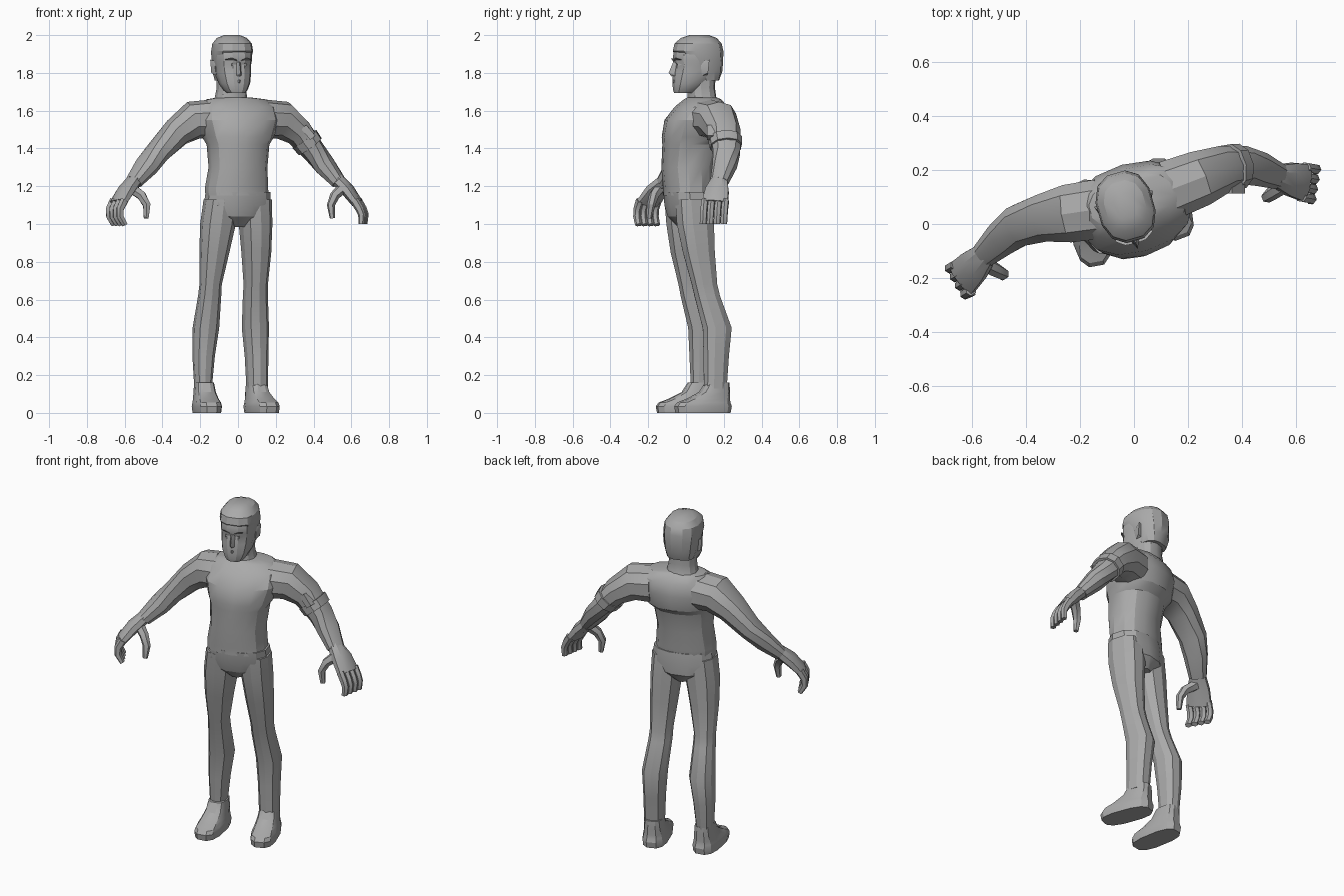
import bpy, bmesh, math
from mathutils import Vector, Matrix

GREY = bpy.data.materials.new("plain grey")
GREY.diffuse_color = (0.40, 0.40, 0.40, 1)
YAW = math.radians(16)          # the whole figure is turned a little


def finish(name, bm, angle=28):
    bmesh.ops.recalc_face_normals(bm, faces=bm.faces)
    me = bpy.data.meshes.new(name)
    bm.to_mesh(me)
    bm.free()
    ob = bpy.data.objects.new(name, me)
    bpy.context.collection.objects.link(ob)
    me.materials.append(GREY)
    bpy.ops.object.select_all(action='DESELECT')
    ob.select_set(True)
    bpy.context.view_layer.objects.active = ob
    bpy.ops.object.shade_smooth_by_angle(angle=math.radians(angle))
    return ob


def skin(name, rings, angle=28):
    """Join equal-length rings of points into a capped skin."""
    bm = bmesh.new()
    vs = [[bm.verts.new(p) for p in r] for r in rings]
    n = len(vs[0])
    for a, b in zip(vs, vs[1:]):
        for i in range(n):
            j = (i + 1) % n
            bm.faces.new((a[i], a[j], b[j], b[i]))
    bm.faces.new(vs[0][::-1])
    bm.faces.new(vs[-1])
    return finish(name, bm, angle)


def oval(n, rx, ry, p):
    out = []
    for i in range(n):
        t = 2 * math.pi * (i + 0.5) / n
        c, s = math.cos(t), math.sin(t)
        out.append((math.copysign(abs(c) ** p, c) * rx, math.copysign(abs(s) ** p, s) * ry))
    return out


def stack(name, rows, n=12, yaw=YAW, p=0.85, origin=(0, 0), angle=28):
    """Level rings: each row is x, y, z, half width, half depth; x and y turn about origin."""
    rot = Matrix.Rotation(yaw, 3, 'Z')
    o = Vector((origin[0], origin[1], 0))
    rings = []
    for x, y, z, rx, ry in rows:
        rings.append([o + rot @ Vector((x + u, y + v, z)) for u, v in oval(n, rx, ry, p)])
    return skin(name, rings, angle)


def column(name, rows, **kw):
    """Level rings whose centres are already in world space."""
    rot = Matrix.Rotation(kw.pop("yaw", YAW), 3, 'Z')
    rings = [[Vector((x, y, z)) + rot @ Vector((u, v, 0)) for u, v in oval(kw.get("n", 10), rx, ry, 0.85)]
             for x, y, z, rx, ry in rows]
    return skin(name, rings)


def tube(name, rows, n=8, side=None, p=0.9):
    """Rings square to a path: each row is x, y, z, half width, half thickness."""
    pts = [Vector(r[:3]) for r in rows]
    rings = []
    for i, r in enumerate(rows):
        t = (pts[min(i + 1, len(pts) - 1)] - pts[max(i - 1, 0)]).normalized()
        s = Vector(side) if side else Vector((0, 0, 1)).cross(t)
        s = (s - t * s.dot(t)).normalized()
        up = t.cross(s)
        rings.append([pts[i] + s * u + up * v for u, v in oval(n, r[3], r[4], p)])
    return skin(name, rings)


# torso in a jumper, with a hem over the trousers
column("torso", [(-.005, .005, 1.15, .168, .118), (-.008, .008, 1.19, .168, .122),
                 (0, .005, 1.30, .155, .130), (0, .022, 1.42, .165, .142),
                 (0, .042, 1.46, .188, .165), (0, .060, 1.55, .215, .165),
                 (0, .080, 1.62, .205, .128), (-.01, .088, 1.66, .160, .088),
                 (-.02, .085, 1.67, .085, .075)], n=14)

# trousers seat
column("pelvis", [(0, .01, 1.17, .172, .122), (-.005, .015, 1.10, .178, .122),
                  (-.01, .022, 1.04, .135, .115), (-.01, .028, .985, .04, .07)], n=12)

# legs
column("left_leg", [(-.092, -.012, 1.13, .088, .104), (-.106, -.008, 1.0, .093, .098),
                    (-.125, .002, .85, .078, .085), (-.145, .025, .68, .058, .066),
                    (-.150, .038, .62, .060, .068), (-.170, .088, .45, .069, .078),
                    (-.182, .085, .30, .058, .068), (-.185, .080, .13, .045, .055)], yaw=.2)
column("right_leg", [(.088, .038, 1.13, .088, .100), (.093, .050, 1.0, .085, .103),
                     (.097, .068, .85, .076, .088), (.094, .098, .68, .062, .070),
                     (.092, .112, .62, .064, .070), (.092, .165, .45, .069, .080),
                     (.098, .160, .30, .060, .070), (.102, .155, .13, .055, .063)], yaw=.3)

# shoes: flat sole, low toe, rising to the ankle
for name, origin, yaw in (("left_shoe", (-.165, -.005), .18), ("right_shoe", (.125, .09), .36)):
    stack(name, [(0, 0, 0, .068, .150), (0, 0, .035, .072, .156), (0, .004, .055, .068, .145),
                 (0, .030, .075, .062, .116), (0, .065, .11, .056, .082),
                 (0, .080, .16, .050, .064)], yaw=yaw, origin=origin, p=0.7)

# arms
tube("left_arm", [(-.13, .055, 1.555, .115, .105), (-.235, .04, 1.55, .112, .102),
                  (-.325, .025, 1.485, .092, .080), (-.425, -.005, 1.38, .080, .062),
                  (-.485, -.05, 1.305, .068, .058), (-.552, -.112, 1.222, .050, .040)], n=10)
tube("right_arm", [(.13, .125, 1.555, .115, .105), (.235, .165, 1.55, .108, .102),
                   (.32, .20, 1.485, .090, .078), (.405, .215, 1.38, .075, .062),
                   (.46, .205, 1.31, .066, .058), (.532, .177, 1.222, .050, .040)], n=10)

# arm band with a small box
tube("arm_band", [(.352, .207, 1.45, .090, .080), (.382, .212, 1.41, .086, .076)], n=10)
bm = bmesh.new()
frame = Matrix.Translation((.372, .155, 1.485)) @ Matrix.Rotation(math.radians(50), 4, 'Y')
bmesh.ops.create_cube(bm, size=1, matrix=frame @ Matrix.Diagonal((.075, .085, .035, 1)))
finish("arm_box", bm)


# hands: palm, four curled fingers and a thumb
def hand(label, palm, finger, thumb, axis):
    ax = Vector(axis).normalized()
    widths = ((.044, .036), (.066, .036), (.074, .028))
    tube(label + "_palm", [p + w for p, w in zip(palm, widths)], side=ax)
    for k in range(4):
        off = ax * (k - 1.5) * .037
        rows = [tuple(Vector(p) + off) + (.019, r) for p, r in zip(finger, (.024, .022, .020, .015))]
        tube(f"{label}_finger_{k + 1}", rows, n=6, side=ax)
    tube(label + "_thumb", [p + (r, r) for p, r in zip(thumb, (.03, .026, .022, .014))], n=6, side=ax)


hand("left", [(-.545, -.105, 1.235), (-.592, -.155, 1.18), (-.636, -.200, 1.11)],
     [(-.630, -.197, 1.125), (-.652, -.21, 1.08), (-.652, -.212, 1.04), (-.628, -.203, .995)],
     [(-.565, -.14, 1.19), (-.510, -.17, 1.15), (-.483, -.185, 1.10), (-.486, -.195, 1.03)],
     (.51, -.86, 0))
hand("right", [(.526, .178, 1.235), (.580, .165, 1.18), (.632, .153, 1.11)],
     [(.625, .155, 1.125), (.652, .15, 1.08), (.664, .148, 1.05), (.662, .145, 1.00)],
     [(.555, .145, 1.19), (.512, .115, 1.15), (.492, .10, 1.10), (.500, .10, 1.03)],
     (.15, .98, 0))

# head and neck, sharing a local frame facing -y
HEAD = (-.03, .06)
to_head = Matrix.Translation((HEAD[0], HEAD[1], 0)) @ Matrix.Rotation(YAW, 4, 'Z')
stack("neck", [(0, .03, 1.63, .100, .085), (0, .025, 1.67, .085, .074),
               (0, .022, 1.72, .076, .070), (0, .022, 1.80, .078, .075)], origin=HEAD)
stack("head", [(0, -.075, 1.693, .046, .050), (0, -.060, 1.71, .062, .070),
               (0, -.040, 1.745, .080, .092), (0, -.008, 1.80, .092, .122),
               (0, .002, 1.845, .095, .124), (0, .002, 1.865, .098, .132),
               (0, .002, 1.92, .098, .126), (0, .005, 1.97, .078, .100)], origin=HEAD, p=.8)
stack("hair", [(0, .052, 1.76, .078, .062), (0, .036, 1.81, .094, .096),
               (0, .022, 1.87, .101, .114), (0, .004, 1.915, .106, .133),
               (0, .004, 1.955, .100, .124), (0, .008, 1.985, .076, .094),
               (0, .010, 2.0, .040, .052)], origin=HEAD, p=.82)


def solid(name, pts):
    bm = bmesh.new()
    for q in pts:
        bm.verts.new(to_head @ Vector(q))
    bmesh.ops.convex_hull(bm, input=bm.verts)
    finish(name, bm)


# nose, mouth and mirrored face parts
solid("nose", [(-.011, -.118, 1.86), (.011, -.118, 1.86), (0, -.134, 1.855), (-.02, -.115, 1.785),
               (.02, -.115, 1.785), (0, -.158, 1.80), (0, -.142, 1.782)])
solid("lips", [(-.03, -.108, 1.755), (.03, -.108, 1.755), (0, -.135, 1.764), (0, -.135, 1.748),
               (0, -.11, 1.735)])
for label, s in (("left", -1), ("right", 1)):
    solid(label + "_brow", [(s * .012, -.118, 1.86), (s * .012, -.136, 1.868), (s * .07, -.112, 1.872),
                            (s * .07, -.09, 1.862), (s * .04, -.133, 1.880)])
    solid(label + "_eye", [(s * .022, -.112, 1.842), (s * .060, -.098, 1.845), (s * .04, -.121, 1.852),
                           (s * .04, -.121, 1.836), (s * .04, -.09, 1.844)])
    solid(label + "_ear", [(s * .088, -.005, 1.86), (s * .088, .0, 1.785), (s * .112, .035, 1.87),
                           (s * .108, .028, 1.80), (s * .088, .04, 1.865), (s * .088, .03, 1.79),
                           (s * .098, -.008, 1.83)])
